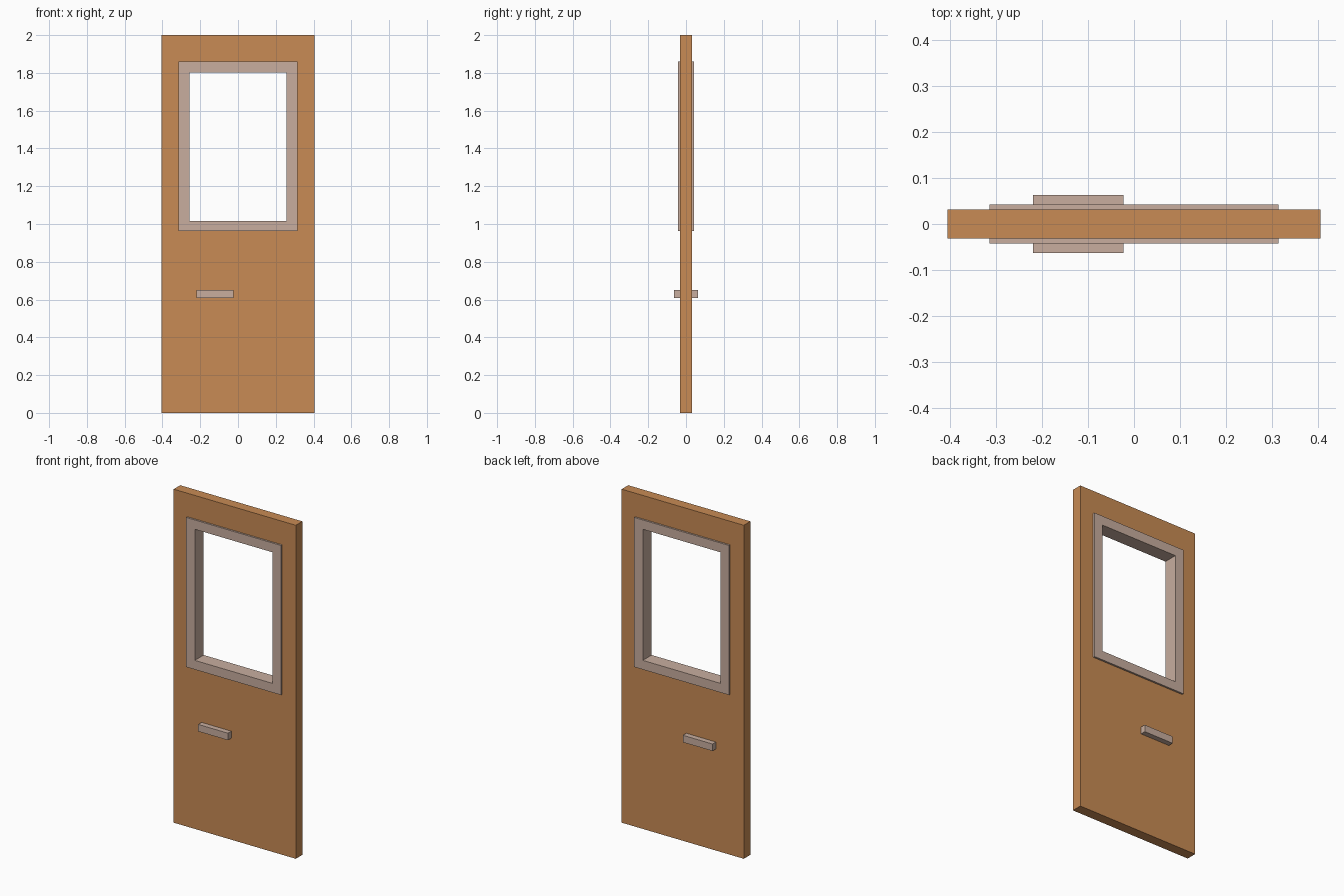
import bpy
import bmesh

if "Cube" in bpy.data.objects:
    bpy.data.objects.remove(bpy.data.objects["Cube"])


def material(name, rgb):
    m = bpy.data.materials.new(name)
    m.diffuse_color = (*rgb, 1.0)
    m.use_nodes = True
    m.node_tree.nodes["Principled BSDF"].inputs["Base Color"].default_value = m.diffuse_color
    return m


def rect(x0, x1, z0, z1):
    return [(x0, z0), (x1, z0), (x1, z1), (x0, z1)]


def finish(name, bm, mat):
    bmesh.ops.recalc_face_normals(bm, faces=bm.faces)
    mesh = bpy.data.meshes.new(name)
    bm.to_mesh(mesh)
    bm.free()
    mesh.materials.append(mat)
    obj = bpy.data.objects.new(name, mesh)
    bpy.context.collection.objects.link(obj)
    return obj


def ring(name, outer, inner, half_depth, mat):
    """Rectangular panel with a rectangular opening, centred on y = 0."""
    bm = bmesh.new()
    loops = [[bm.verts.new((x, y, z)) for x, z in profile]
             for profile, y in ((outer, -half_depth), (inner, -half_depth),
                                (inner, half_depth), (outer, half_depth))]
    for k in range(4):
        a, b = loops[k], loops[(k + 1) % 4]
        for i in range(4):
            j = (i + 1) % 4
            bm.faces.new((a[i], a[j], b[j], b[i]))
    return finish(name, bm, mat)


def box(name, lo, hi, mat):
    bm = bmesh.new()
    bmesh.ops.create_cube(bm, size=1)
    for v in bm.verts:
        v.co = [h if c > 0 else l for c, l, h in zip(v.co, lo, hi)]
    return finish(name, bm, mat)


wood = material("warm_wood", (0.578, 0.258, 0.089))
trim = material("pale_trim", (0.578, 0.423, 0.347))

# Door slab, with its opening hidden behind the window frame
ring("door_panel", rect(-0.405, 0.405, 0, 2),
     rect(-0.29, 0.29, 0.985, 1.835), 0.031, wood)

# Window frame standing proud of both door faces
ring("window_frame", rect(-0.314, 0.314, 0.962, 1.859),
     rect(-0.257, 0.257, 1.017, 1.803), 0.042, trim)

# Handle bar passing through to both sides
box("handle", (-0.22, -0.063, 0.609), (-0.023, 0.063, 0.651), trim)
